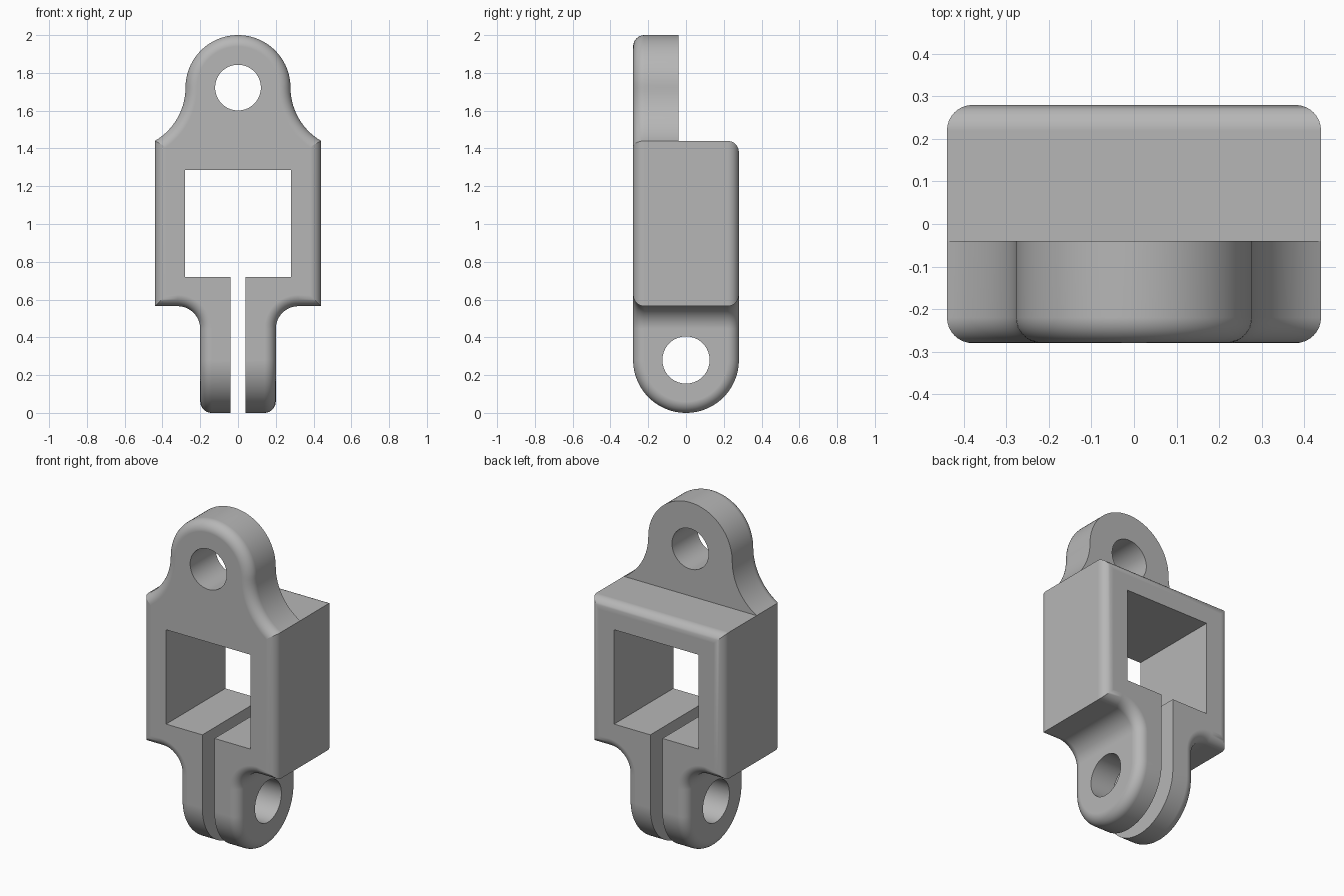
import bpy, bmesh
from math import sin, cos, pi, radians, atan2, hypot
from mathutils import Vector

cube = bpy.data.objects.get("Cube")
if cube:
    bpy.data.objects.remove(cube)

W, D, ROUND = 0.44, 0.28, 0.06       # half width, half depth, edge rounding
BOTTOM, TOP = 0.565, 1.44            # body heights
LUG, SLOT, PIVOT = 0.20, 0.04, 0.28  # clamp lug outer x, slot half width, lug centre z
WIN, WIN_LOW, WIN_HIGH = 0.28, 0.72, 1.285
EYE_Z, EYE_R, TAB_R = 1.722, 0.121, 0.278
SPLIT = -0.04                        # back plane of the top tab
STEPS = 8


def arc(cx, cz, r, a0, a1, n):
    return [Vector((cx + r * cos(a0 + (a1 - a0) * i / n),
                    cz + r * sin(a0 + (a1 - a0) * i / n))) for i in range(n + 1)]


# Rounded edge as (depth, inset) steps
rounding = [(ROUND * (1 - sin(a)), ROUND * (1 - cos(a)))
            for a in [pi / 2 * (1 - i / STEPS) for i in range(STEPS + 1)]]


def inset(chain, d):
    """Move an open chain inward (to its left) with mitred corners."""
    out = []
    for i, p in enumerate(chain):
        normals = []
        for a, b in ((i - 1, i), (i, i + 1)):
            if a >= 0 and b < len(chain):
                t = (chain[b] - chain[a]).normalized()
                normals.append(Vector((-t.y, t.x)))
        m = sum(normals, Vector((0, 0))).normalized()
        out.append(p + m * (d / m.dot(normals[0])))
    if abs(chain[-1].x) < 1e-6:
        out[-1].x = 0
    return out


bm = bmesh.new()


def face(points):
    return bm.faces.new([bm.verts.new(p) for p in points])


def walls(loops):
    for a, b in zip(loops, loops[1:]):
        for i in range(len(a) - 1):
            face([a[i], a[i + 1], b[i + 1], b[i]])


def at_y(points, y):
    return [Vector((p.x, y, p.y)) for p in points]


# Outlines of the left half
fillet = 0.12
lower = [Vector((LUG, PIVOT))] + arc(LUG + fillet, BOTTOM - fillet, fillet, pi, pi / 2, 12)
lower += [Vector((W, BOTTOM)), Vector((W, TOP))]
dx, dz = W - TAB_R, EYE_Z - TOP
flare_r = (dx * dx + dz * dz) / (2 * dx)
flare = arc(TAB_R + flare_r, EYE_Z, flare_r, pi + atan2(dz, flare_r - dx), pi, 14)
dome = arc(0, EYE_Z, TAB_R, 0, pi / 2, 24)
tab = flare[1:] + dome[1:]
eye = arc(0, EYE_Z, EYE_R, pi / 2, -pi / 2, 32)
window = [Vector(p) for p in ((0, WIN_HIGH), (WIN, WIN_HIGH), (WIN, WIN_LOW),
                              (SLOT, WIN_LOW), (SLOT, PIVOT))]


def shell(chain, inner, side):
    """Rounded outer wall, flat cap and straight inner walls of one slab."""
    loops = [at_y(inset(chain, i), side * (D - d)) for d, i in rounding]
    loops.append(at_y(chain, SPLIT))
    walls(loops)
    cap = loops[0] + [p for part in inner for p in at_y(part, side * D)]
    face(cap)
    for part in inner:
        walls([at_y(part, side * D), at_y(part, SPLIT)])


# Front slab with tab, back slab without it
shell(lower + tab, [eye, window], -1)
shell(lower + [Vector((0, TOP))], [window], 1)
# Back of the tab
face(at_y([Vector((0, TOP)), Vector((W, TOP))] + tab + eye, SPLIT))

# Round lower end of the clamp lug
rings = [(SLOT, D)] + [(LUG - i, D - d) for d, i in rounding]
loops = [[Vector((x, p.x, p.y)) for p in arc(0, PIVOT, r, pi, 2 * pi, 48)] for x, r in rings]
walls(loops)
for loop in (loops[0], loops[-1]):
    face(loop + [Vector((loop[0].x, SPLIT, PIVOT))])

bmesh.ops.remove_doubles(bm, verts=bm.verts, dist=1e-4)
# Join the mirrored right half
copy = bmesh.ops.duplicate(bm, geom=bm.verts[:] + bm.edges[:] + bm.faces[:])
for v in copy["geom"]:
    if isinstance(v, bmesh.types.BMVert):
        v.co.x = -v.co.x
bmesh.ops.remove_doubles(bm, verts=bm.verts, dist=1e-4)
bmesh.ops.recalc_face_normals(bm, faces=bm.faces)
bmesh.ops.dissolve_limit(bm, angle_limit=radians(0.1), verts=bm.verts, edges=bm.edges)

mesh = bpy.data.meshes.new("clamp_bracket")
bm.to_mesh(mesh)
bm.free()
bracket = bpy.data.objects.new("clamp_bracket", mesh)
bpy.context.collection.objects.link(bracket)

# Bolt hole through both lugs
bpy.ops.mesh.primitive_cylinder_add(vertices=64, radius=0.125, depth=1,
                                    location=(0, 0, PIVOT), rotation=(0, pi / 2, 0))
cutter = bpy.context.object
cutter.name = "bolt_hole_cutter"
cutter.hide_render = True

bpy.ops.object.select_all(action="DESELECT")
bracket.select_set(True)
bpy.context.view_layer.objects.active = bracket
cut = bracket.modifiers.new("bolt_hole", "BOOLEAN")
cut.operation = "DIFFERENCE"
cut.solver = "EXACT"
cut.object = cutter
bpy.ops.object.modifier_apply(modifier=cut.name)
bpy.data.objects.remove(cutter)

# Smooth curves, crisp edges, flat faces kept flat
bpy.ops.object.shade_smooth_by_angle(angle=radians(25))
weighted = bracket.modifiers.new("weighted_normals", "WEIGHTED_NORMAL")
weighted.keep_sharp = True
weighted.weight = 100

# Plain grey
grey = bpy.data.materials.new("grey")
grey.use_nodes = True
colour = (0.47, 0.47, 0.47, 1)
grey.diffuse_color = colour
grey.node_tree.nodes["Principled BSDF"].inputs["Base Color"].default_value = colour
bracket.data.materials.clear()
bracket.data.materials.append(grey)
